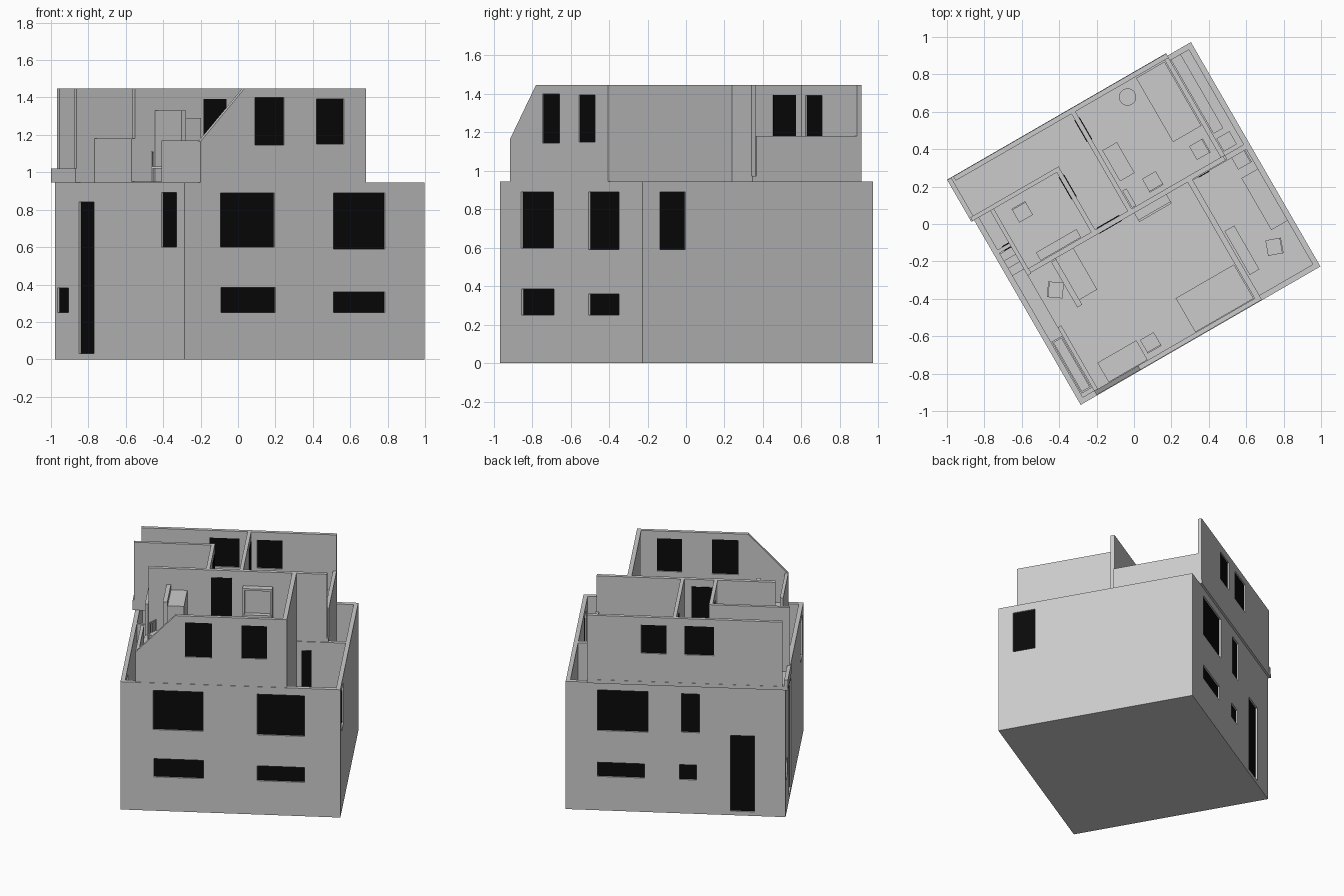
import bpy, bmesh, math
from mathutils import Matrix, Vector

if "Cube" in bpy.data.objects:
    bpy.data.objects.remove(bpy.data.objects["Cube"])

# house axes: u along the long side, v along the short side, turned 30 degrees
HOUSE = Matrix.Translation((-0.285, -0.967, 0)) @ Matrix.Rotation(math.radians(30), 4, 'Z')
U, V, H, TOP, T = 1.48, 1.385, 0.945, 1.447, 0.03
MID = 0.48
black = bpy.data.materials.new("dark_glass")
black.diffuse_color = (0.003, 0.003, 0.003, 1)
black.use_nodes = True
black.node_tree.nodes["Principled BSDF"].inputs["Base Color"].default_value = black.diffuse_color


def finish(name, bm, mat=None, local=None):
    bmesh.ops.recalc_face_normals(bm, faces=bm.faces[:])
    bm.transform(HOUSE @ (local or Matrix()))
    me = bpy.data.meshes.new(name)
    bm.to_mesh(me)
    bm.free()
    if mat:
        me.materials.append(mat)
    ob = bpy.data.objects.new(name, me)
    bpy.context.collection.objects.link(ob)
    return ob


def add_box(bm, u0, u1, v0, v1, z0, z1):
    m = Matrix.Translation(((u0 + u1) / 2, (v0 + v1) / 2, (z0 + z1) / 2))
    bmesh.ops.create_cube(bm, size=1, matrix=m @ Matrix.Diagonal((u1 - u0, v1 - v0, z1 - z0, 1)))


def box(name, *b, mat=None):
    bm = bmesh.new()
    add_box(bm, *b)
    return finish(name, bm, mat)


def boxes(name, blist, local=None):
    bm = bmesh.new()
    for b in blist:
        add_box(bm, *b)
    return finish(name, bm, None, local)


def prism(name, pts, v0, v1):
    bm = bmesh.new()
    f = bm.faces.new([bm.verts.new((u, v0, z)) for u, z in pts])
    r = bmesh.ops.extrude_face_region(bm, geom=[f])
    vs = [g for g in r["geom"] if isinstance(g, bmesh.types.BMVert)]
    bmesh.ops.translate(bm, verts=vs, vec=(0, v1 - v0, 0))
    return finish(name, bm)


def openings(wall, axis, pos, holes):
    """Cut openings (start, end, z0, z1) in a wall and fill each with a dark pane."""
    cut = bmesh.new()
    for i, (a, b, z0, z1) in enumerate(holes):
        def span(d):
            p = (pos - d, pos + d)
            return (a, b, *p, z0, z1) if axis == 'u' else (*p, a, b, z0, z1)
        add_box(cut, *span(0.06))
        box(f"{wall.name}_pane_{i}", *span(0.004), mat=black)
    cutter = finish("cutter", cut)
    cutter.hide_render = True
    mod = wall.modifiers.new("openings", 'BOOLEAN')
    mod.operation, mod.solver, mod.object = 'DIFFERENCE', 'EXACT', cutter
    bpy.context.view_layer.objects.active = wall
    bpy.ops.object.modifier_apply(modifier=mod.name)
    bpy.data.objects.remove(cutter)


# lower storeys: base, middle floor, outer walls
bm = bmesh.new()
add_box(bm, 0, U, 0, V, 0, H)
shell = finish("lower_walls", bm)
bm = bmesh.new()
add_box(bm, T, U - T, T, V - T, 0.02, H + 0.1)
inner = finish("cutter", bm)
mod = shell.modifiers.new("hollow", 'BOOLEAN')
mod.operation, mod.solver, mod.object = 'DIFFERENCE', 'EXACT', inner
bpy.context.view_layer.objects.active = shell
bpy.ops.object.modifier_apply(modifier=mod.name)
bpy.data.objects.remove(inner)
box("middle_floor", T, U - T, T, V - T, MID - 0.03, MID)

# windows and doors of the four lower faces
openings(shell, 'u', T / 2, [(0.22, 0.555, 0.6, 0.89), (0.92, 1.237, 0.59, 0.89),
                             (0.225, 0.56, 0.25, 0.385), (0.92, 1.237, 0.25, 0.36)])
openings(shell, 'u', V - T / 2, [(0.925, 1.265, 0.59, 0.89), (0.58, 0.7, 0.6, 0.885),
                                 (0.95, 1.265, 0.25, 0.355), (0.6, 0.715, 0.25, 0.36),
                                 (0.21, 0.37, 0.03, 0.59)])
openings(shell, 'v', U - T / 2, [(0.105, 0.26, 0.59, 0.89)])
openings(shell, 'v', T / 2, [(0.09, 0.25, 0.6, 0.893), (0.97, 1.13, 0.03, 0.84),
                             (1.24, 1.36, 0.25, 0.38)])

# partitions of the middle storey, seen in the open side strips
box("east_partition", 1.12, U - T, 0.74, 0.77, MID, H)
box("east_partition_door", 1.155, 1.22, 0.736, 0.774, MID, 0.88, mat=black)
box("west_partition", T, 0.11, 0.92, 0.94, MID, H)
box("west_partition_door", 0.06, 0.105, 0.915, 0.945, MID, 0.84, mat=black)
box("east_inner_wall", 1.09, 1.12, T, 0.76, MID, H)
box("back_east_inner_wall", 1.31, 1.335, 0.76, V - T, MID, H)
box("west_inner_wall", 0.1, 0.125, T, 1.15, MID, H)

# upper floor slabs
box("upper_floor_front", 0.1, 1.12, 0.005, 0.76, H - 0.025, H + 0.006)
box("upper_floor_back", 0.1, 1.335, 0.745, 1.4, H, H + 0.027)
box("upper_floor_corner", -0.017, 0.12, 1.14, 1.4, H, H + 0.027)

# upper storey outer walls; front one has the sloped end
front = prism("upper_front_wall", [(0.1, H), (1.12, H), (1.12, TOP), (0.37, TOP), (0.1, 1.165)], 0.003, 0.028)
openings(front, 'u', 0.015, [(0.435, 0.615, 1.145, 1.4), (0.815, 0.985, 1.15, 1.393)])
back = box("upper_back_wall", 0.02, 1.335, 1.372, 1.398, H, TOP)
openings(back, 'u', 1.385, [(0.48, 0.68, 1.18, 1.393), (0.8, 0.97, 1.18, 1.39)])
box("upper_east_wall", 1.09, 1.12, 0.028, 0.76, H, TOP)
box("terrace_low_wall", 1.31, 1.335, 0.77, 1.375, H, 1.18)
box("front_knee_wall", 0.1, 0.122, 0.028, 0.42, H, 1.17)
box("back_knee_wall", 0.1, 0.122, 0.74, 1.14, H, 1.18)
box("corner_parapet", -0.017, 0.008, 1.14, 1.398, H, 1.02)

# upper storey inner walls with dark doors
Z0 = H + 0.005
box("upper_cross_wall", 0.122, 1.325, 0.745, 0.772, H, TOP)
box("cross_wall_door", 0.546, 0.685, 0.742, 0.777, Z0, 1.393, mat=black)
box("corridor_wall", -0.01, 0.535, 1.14, 1.163, H, TOP)
box("room_wall", 0.51, 0.535, 0.76, 1.15, H, TOP)
box("room_wall_door", 0.506, 0.539, 0.975, 1.113, Z0, 1.393, mat=black)
box("back_room_wall", 0.735, 0.76, 0.76, 1.375, H, TOP)
box("back_room_door", 0.731, 0.764, 1.2, 1.335, Z0, 1.393, mat=black)

# furniture of the upper storey
F = H + 0.005
box("wardrobe_tall", 0.245, 0.275, 0.46, 0.74, F, 1.33)
box("wardrobe_low", 0.275, 0.385, 0.49, 0.745, F, 1.29)
boxes("dresser", [(0.76, 0.96, 0.69, 0.745, F, 1.15), (0.77, 0.95, 0.725, 0.745, 1.15, 1.34),
                  (0.76, 0.775, 0.70, 0.745, 1.15, 1.34), (0.945, 0.96, 0.70, 0.745, 1.15, 1.34),
                  (0.76, 0.96, 0.70, 0.745, 1.325, 1.34)])
box("front_bed", 0.725, 1.085, 0.03, 0.24, F, 1.04)
box("back_bed", 1.13, 1.305, 0.97, 1.365, F, 1.04)
box("front_bench", 0.19, 0.43, 0.03, 0.15, F, 1.07)
box("side_bench", 0.2, 0.45, 0.775, 0.825, F, 1.08)
box("back_table", 0.78, 0.87, 0.93, 1.12, F, 1.09)
box("back_shelf", 0.765, 0.79, 0.775, 0.88, F, 1.12)
bm = bmesh.new()
bmesh.ops.create_cone(bm, segments=24, radius1=0.046, radius2=0.046, depth=0.13, cap_ends=True,
                      matrix=Matrix.Translation((1.04, 1.3, F + 0.079)))
stool = finish("round_table", bm)
for p in stool.data.polygons:
    p.use_smooth = len(p.vertices) == 4

# furniture in the open strips of the middle storey
box("east_desk", 1.35, U - T, 0.3, 0.62, MID, 0.63)
box("east_cupboard", 1.13, 1.19, 0.15, 0.42, MID, 0.66)
box("back_east_cupboard", 1.34, 1.4, 0.9, V - T, MID, 0.66)
box("back_east_table", 1.34, 1.42, 0.79, 0.87, MID, 0.62)
for i in range(3):
    box(f"west_step_{i}", T, 0.1, 0.78 + 0.045 * i, 0.825 + 0.045 * i, MID, MID + 0.04 * (i + 1))
boxes("bathtub", [(0.034, 0.096, 0.05, 0.37, MID, MID + 0.03), (0.034, 0.042, 0.05, 0.37, MID, 0.58),
                  (0.088, 0.096, 0.05, 0.37, MID, 0.58), (0.034, 0.096, 0.05, 0.06, MID, 0.58),
                  (0.034, 0.096, 0.36, 0.37, MID, 0.58)])


def chair(name, u, v, z, turn):
    s = 0.042
    parts = [(-s, s, -s, s, 0.07, 0.08), (-s, s, s - 0.008, s, 0.15, 0.16)]
    for x in (-s, s - 0.008):
        parts += [(x, x + 0.008, -s, -s + 0.008, 0, 0.07), (x, x + 0.008, s - 0.008, s, 0, 0.155)]
    parts += [(x, x + 0.006, s - 0.007, s - 0.001, 0.08, 0.15) for x in (-0.02, -0.003, 0.014)]
    boxes(name, parts, Matrix.Translation((u, v, z)) @ Matrix.Rotation(math.radians(turn), 4, 'Z'))


for i, c in enumerate([(0.245, 1.05, F, 0), (0.19, 0.6, F, 55), (0.49, 0.1, F, 180), (0.93, 0.84, F, 180),
                       (1.235, 0.865, F, -90), (1.4, 0.71, MID, -90), (1.32, 0.214, MID, -110)]):
    chair(f"chair_{i}", *c)
